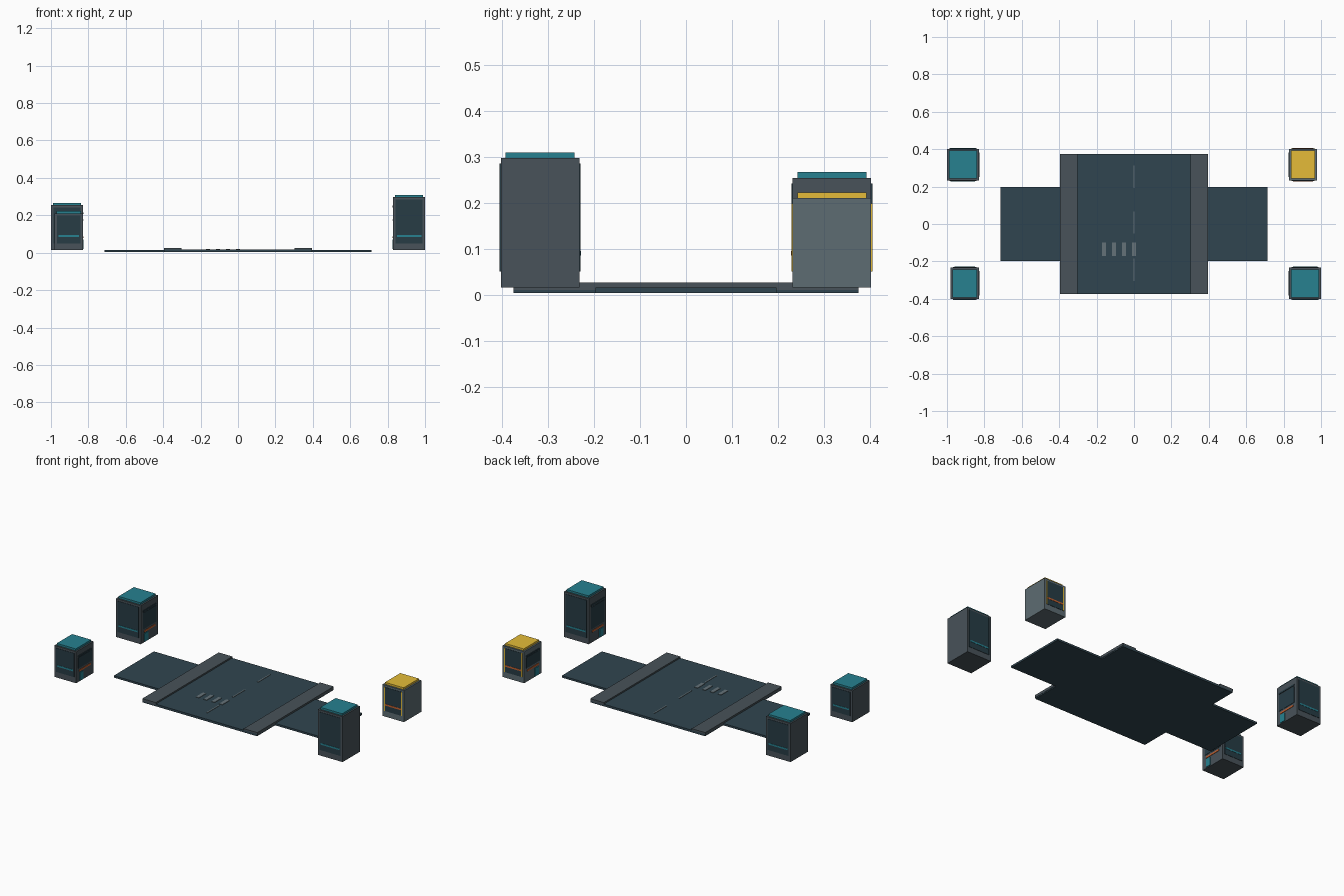
import bpy

if "Cube" in bpy.data.objects:
    bpy.data.objects.remove(bpy.data.objects["Cube"])


def material(name, rgb):
    m = bpy.data.materials.new(name)
    m.diffuse_color = (*rgb, 1)
    m.use_nodes = True
    m.node_tree.nodes["Principled BSDF"].inputs["Base Color"].default_value = m.diffuse_color
    return m


ASPHALT = material("asphalt", (0.03, 0.06, 0.08))
CURB = material("curb", (0.065, 0.085, 0.10))
SLATE = material("slate", (0.065, 0.085, 0.10))
PALE = material("pale_slate", (0.11, 0.15, 0.17))
GLASS = material("dark_glass", (0.02, 0.045, 0.06))
TEAL = material("teal", (0.02, 0.22, 0.28))
YELLOW = material("yellow", (0.78, 0.50, 0.04))
ORANGE = material("orange", (0.55, 0.12, 0.03))
PAINT = material("road_paint", (0.13, 0.17, 0.19))


def box(name, x, y, z, mat):
    """Box from (min, max) ranges, in any order."""
    lo, hi = zip(*(sorted(r) for r in (x, y, z)))
    bpy.ops.mesh.primitive_cube_add(size=1, location=[(a + b) / 2 for a, b in zip(lo, hi)])
    o = bpy.context.object
    o.name = name
    o.scale = [b - a for a, b in zip(lo, hi)]
    bpy.ops.object.transform_apply(location=False, rotation=False, scale=True)
    o.data.materials.append(mat)
    return o


# Crossing roads and raised sidewalks
box("main_road", (-0.715, 0.715), (-0.197, 0.197), (0.003, 0.015), ASPHALT)
box("cross_road", (-0.393, 0.393), (-0.375, 0.375), (0.003, 0.0165), ASPHALT)
for s in (-1, 1):
    box("sidewalk", (s * 0.302, s * 0.395), (-0.375, 0.375), (0.01, 0.026), CURB)

# Lane dashes and crosswalk bars
for y in (-0.245, 0.008, 0.253):
    box("lane_dash", (-0.004, 0.004), (y - 0.06, y + 0.06), (0.014, 0.019), PAINT)
for i in range(4):
    x = -0.16 + i * 0.0535
    box("crosswalk_bar", (x - 0.011, x + 0.011), (-0.17, -0.10), (0.014, 0.0195), PAINT)


def building(sx, sy, width, top, wall, trim, stripe):
    """Corner block whose street side stands at |x| = 0.83."""
    xi, xo = 0.83, 0.83 + width
    y0, y1 = 0.232, 0.402
    z0 = 0.015
    h = top - z0
    bx = lambda name, x, y, z, m: box(name, [sx * v for v in x], [sy * v for v in y], z, m)
    bx("building_body", (xi, xo), (y0, y1), (z0, top), wall)
    bx("building_roof", (xi + 0.01, xo - 0.01), (y0 + 0.01, y1 - 0.01), (top - 0.002, top + 0.012), trim)
    # Glazed panel, edge posts and stripe on front and back
    for y, d in ((y0, -1), (y1, 1)):
        bx("window_panel", (xi + 0.016, xo - 0.016), (y - d * 0.002, y + d * 0.002),
           (0.05, top - 0.012), GLASS)
        for x in (xi + 0.016, xo - 0.016):
            bx("panel_post", (x - 0.003, x + 0.003), (y - d * 0.002, y + d * 0.003),
               (0.05, top - 0.012), trim if trim is YELLOW else GLASS)
        bx("panel_stripe", (xi + 0.02, xo - 0.02), (y, y + d * 0.0035), (0.085, 0.095), stripe)
    # Shop front facing the street
    bx("shop_stripe", (xi + 0.002, xi - 0.003), (y0 + 0.03, y1 - 0.03), (0.078, 0.088), ORANGE)
    bx("shop_window", (xi + 0.002, xi - 0.002), (y0 + 0.02, y1 - 0.02), (0.10, z0 + h * 0.78), GLASS)
    bx("shop_sign", (xi + 0.002, xi - 0.004), (y0 + 0.02, y1 - 0.02),
       (z0 + h * 0.8, z0 + h * 0.84), GLASS)
    yc = 0.352 if sy < 0 else 0.282
    bx("shop_door", (xi + 0.002, xi - 0.004), (yc - 0.018, yc + 0.018), (0.02, 0.07), TEAL)


building(-1, 1, 0.17, 0.254, SLATE, TEAL, TEAL)
building(-1, -1, 0.15, 0.21, SLATE, TEAL, TEAL)
building(1, -1, 0.17, 0.297, SLATE, TEAL, TEAL)
building(1, 1, 0.148, 0.21, PALE, YELLOW, ORANGE)
